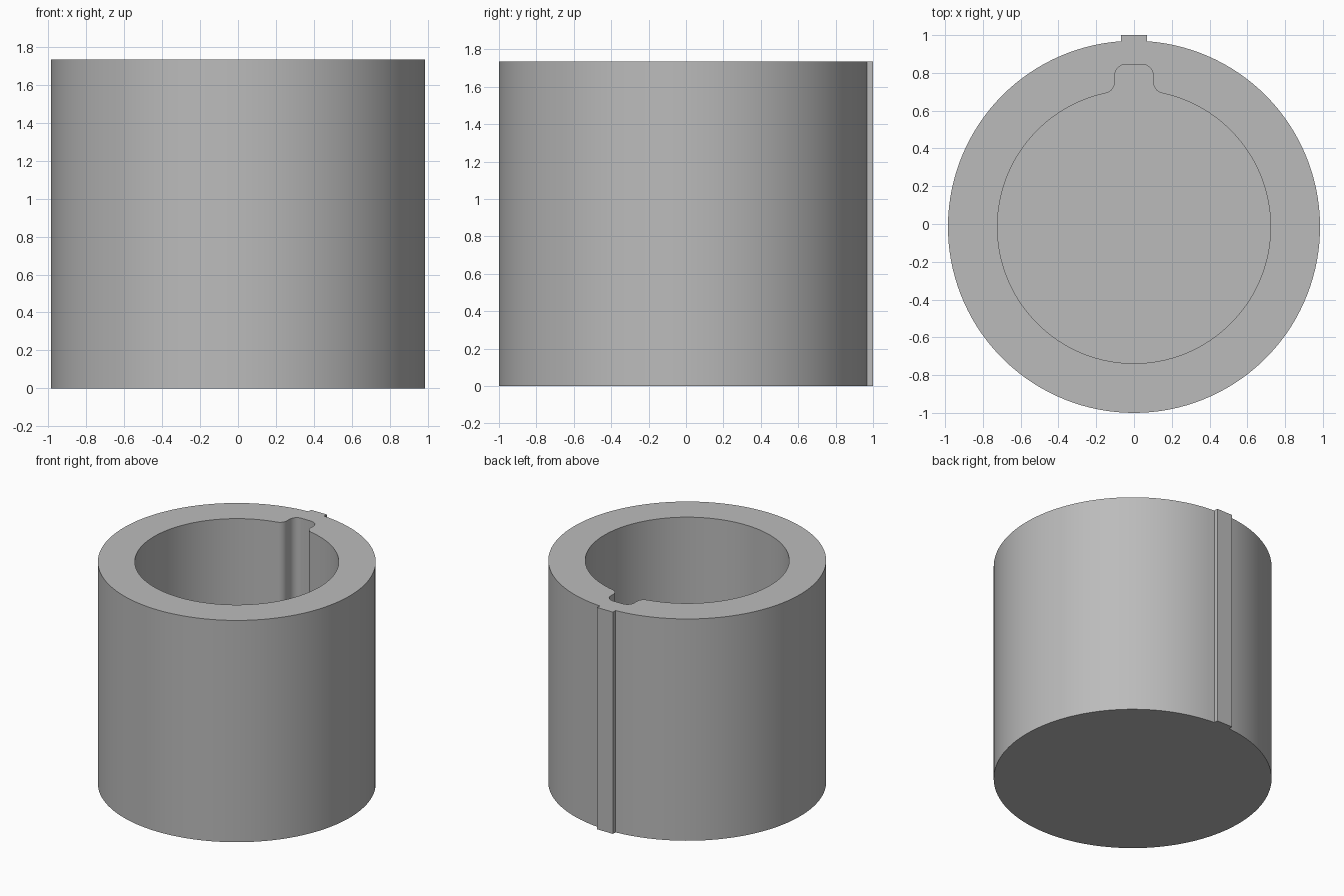
import bpy, bmesh, math

cube = bpy.data.objects.get("Cube")
if cube:
    bpy.data.objects.remove(cube, do_unlink=True)

HEIGHT, FLOOR = 1.735, 0.26
CENTRE_Y = -0.015
OUTER_R, INNER_R = 0.985, 0.723
RIB_HALF, RIB_TOP = 0.068, 1.0
SLOT_HALF, SLOT_TOP, FILLET = 0.102, 0.845, 0.06

grey = bpy.data.materials.new("plain grey")
grey.use_nodes = True
colour = (0.5, 0.5, 0.5, 1)
grey.diffuse_color = colour
grey.node_tree.nodes["Principled BSDF"].inputs["Base Color"].default_value = colour


def arc(cx, cy, r, start, end, steps):
    """Points along an arc, both ends included."""
    return [(cx + r * math.cos(start + (end - start) * i / steps),
             cy + r * math.sin(start + (end - start) * i / steps))
            for i in range(steps + 1)]


# Outer outline: circle broken at the back by a square rib
a = math.acos(RIB_HALF / OUTER_R)
outer = arc(0, CENTRE_Y, OUTER_R, a, -math.pi - a, 128)
outer += [(-RIB_HALF, RIB_TOP), (RIB_HALF, RIB_TOP)]

# Bore outline: circle opening into a rounded keyway with filleted mouth
fx = SLOT_HALF + FILLET
fy = math.sqrt((INNER_R + FILLET) ** 2 - fx ** 2)
b = math.atan2(fy, fx)
bore = arc(0, CENTRE_Y, INNER_R, b, -math.pi - b, 128)
right = arc(fx, CENTRE_Y + fy, FILLET, b + math.pi, math.pi, 8)[1:]
right += arc(SLOT_HALF - FILLET, SLOT_TOP - FILLET, FILLET, 0, math.pi / 2, 8)
left = [(-x, y) for x, y in right]
bore += left + right[::-1]

bm = bmesh.new()


def ring(points, z):
    return [bm.verts.new((x, y, z)) for x, y in points]


def wall(low, high):
    for i in range(len(low)):
        j = (i + 1) % len(low)
        bm.faces.new((low[i], low[j], high[j], high[i]))


# Walls, underside and bore floor
base, rim = ring(outer, 0), ring(outer, HEIGHT)
floor, mouth = ring(bore, FLOOR), ring(bore, HEIGHT)
wall(base, rim)
wall(floor, mouth)
bm.faces.new(base)
bm.faces.new(floor)

# Flat rim between the two outlines
edges = [bm.edges.get((loop[i - 1], loop[i]))
         for loop in (rim, mouth) for i in range(len(loop))]
bmesh.ops.triangle_fill(bm, edges=edges, use_beauty=True, normal=(0, 0, 1))
bmesh.ops.recalc_face_normals(bm, faces=bm.faces)

mesh = bpy.data.meshes.new("keyed_cup")
bm.to_mesh(mesh)
bm.free()
mesh.materials.append(grey)
cup = bpy.data.objects.new("keyed_cup", mesh)
bpy.context.collection.objects.link(cup)

# Smooth curved walls, crisp rims and rib corners
bpy.ops.object.select_all(action='DESELECT')
cup.select_set(True)
bpy.context.view_layer.objects.active = cup
bpy.ops.object.shade_smooth_by_angle(angle=math.radians(30))
